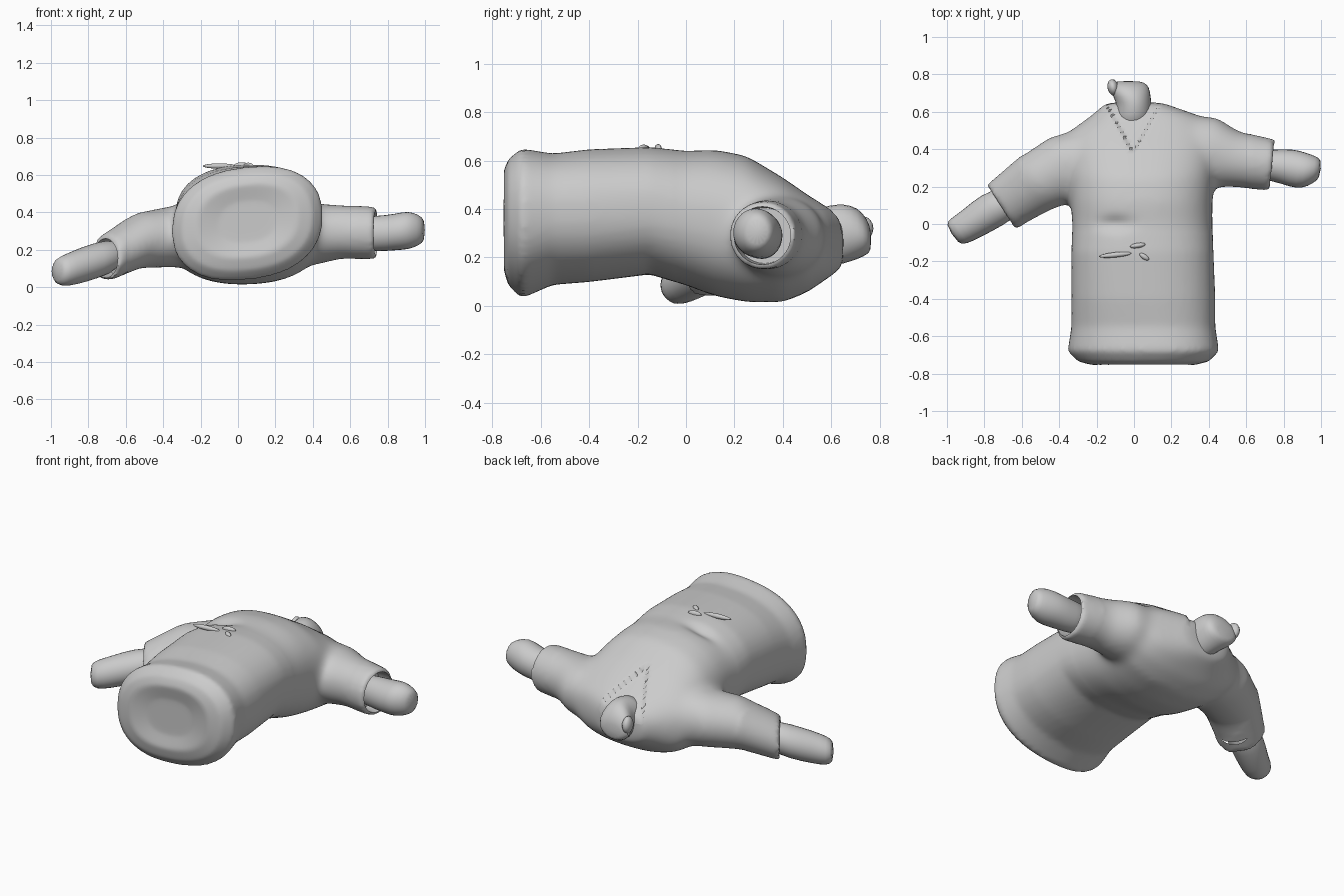
import bpy, bmesh, math
from mathutils import Vector

cube = bpy.data.objects.get("Cube")
if cube:
    bpy.data.objects.remove(cube, do_unlink=True)

grey = bpy.data.materials.new("plain grey")
grey.use_nodes = True
grey.diffuse_color = (0.6, 0.6, 0.6, 1)
grey.node_tree.nodes["Principled BSDF"].inputs["Base Color"].default_value = (0.6, 0.6, 0.6, 1)


def loft(bm, rings, axis, sides=32, power=2.0):
    """Closed tube; each ring is (centre, half width, half height, tilt)."""
    across = Vector((axis[1], -axis[0], 0)).normalized()
    loops = []
    for centre, w, h, tilt in rings:
        loop = []
        for i in range(sides):
            a = math.tau * i / sides
            c, s = math.cos(a), math.sin(a)
            u = math.copysign(abs(c) ** (2 / power), c) * w
            v = math.copysign(abs(s) ** (2 / power), s) * h + tilt * u
            loop.append(bm.verts.new(Vector(centre) + across * u + Vector((0, 0, v))))
        loops.append(loop)
    for a, b in zip(loops, loops[1:]):
        for i in range(sides):
            j = (i + 1) % sides
            bm.faces.new((a[i], a[j], b[j], b[i]))
    bm.faces.new(loops[0][::-1])
    bm.faces.new(loops[-1])
    bmesh.ops.recalc_face_normals(bm, faces=bm.faces)


def make_object(name, bm):
    mesh = bpy.data.meshes.new(name)
    bm.to_mesh(mesh)
    bm.free()
    mesh.materials.append(grey)
    obj = bpy.data.objects.new(name, mesh)
    bpy.context.collection.objects.link(obj)
    return obj


def bake(obj):
    """Apply all modifiers."""
    graph = bpy.context.evaluated_depsgraph_get()
    mesh = bpy.data.meshes.new_from_object(obj.evaluated_get(graph))
    obj.modifiers.clear()
    obj.data = mesh


def smooth(obj, degrees=40):
    bpy.ops.object.select_all(action='DESELECT')
    obj.select_set(True)
    bpy.context.view_layer.objects.active = obj
    bpy.ops.object.shade_smooth_by_angle(angle=math.radians(degrees))


def y_rings(rows):
    """Rows of y, centre x, half width, low z, high z, tilt."""
    return [((cx, y, (lo + hi) / 2), w, (hi - lo) / 2, t) for y, cx, w, lo, hi, t in rows]


# Shirt body, from hem to collar
torso = y_rings([
    (-0.735, 0.05, 0.15, 0.24, 0.46, 0.1),
    (-0.755, 0.05, 0.27, 0.16, 0.55, 0.1),
    (-0.735, 0.05, 0.35, 0.09, 0.60, 0.1),
    (-0.68, 0.05, 0.405, 0.035, 0.645, 0.1),
    (-0.55, 0.05, 0.385, 0.09, 0.625, 0.08),
    (-0.40, 0.05, 0.385, 0.10, 0.645, 0.05),
    (-0.15, 0.045, 0.38, 0.13, 0.655, 0.03),
    (0.00, 0.045, 0.375, 0.085, 0.64, 0.02),
    (0.12, 0.04, 0.38, 0.04, 0.645, 0.02),
    (0.25, 0.04, 0.39, 0.015, 0.62, 0.02),
    (0.40, 0.045, 0.41, 0.015, 0.53, 0.02),
    (0.50, 0.05, 0.39, 0.055, 0.46, 0.02),
    (0.58, 0.06, 0.29, 0.11, 0.41, 0.02),
    (0.65, 0.0, 0.15, 0.16, 0.37, 0),
])
left_axis, right_axis = (1, -0.1), (-0.84, -0.54)
left_sleeve = [((0.22, 0.39, 0.28), 0.19, 0.18, 0), ((0.42, 0.385, 0.285), 0.19, 0.165, 0),
               ((0.55, 0.345, 0.295), 0.15, 0.145, 0), ((0.74, 0.315, 0.29), 0.138, 0.14, 0)]
right_sleeve = [((-0.18, 0.36, 0.28), 0.18, 0.18, 0), ((-0.35, 0.305, 0.27), 0.19, 0.165, 0),
                ((-0.53, 0.215, 0.25), 0.165, 0.15, 0), ((-0.71, 0.09, 0.155), 0.142, 0.125, 0)]
bm = bmesh.new()
loft(bm, torso, (0, 1), 48, 2.35)
loft(bm, left_sleeve, left_axis)
loft(bm, right_sleeve, right_axis)
shirt = make_object("shirt", bm)
remesh = shirt.modifiers.new("union", 'REMESH')
remesh.mode = 'VOXEL'
remesh.voxel_size = 0.016
bake(shirt)

# Blend the shoulders, press in the neckline and the belly crease
bm = bmesh.new()
bm.from_mesh(shirt.data)
for i in range(4):
    bmesh.ops.smooth_vert(bm, verts=bm.verts, factor=0.5, use_axis_x=True, use_axis_y=True, use_axis_z=True)
soft = [v for v in bm.verts if -0.6 < v.co.x < 0.62 and v.co.y > -0.05]
for i in range(14):
    bmesh.ops.smooth_vert(bm, verts=soft, factor=0.5, use_axis_x=True, use_axis_y=True, use_axis_z=True)
for v in bm.verts:
    x, y, z = v.co
    if z > 0.3 and y > 0.38 and abs(x + 0.005) < 0.55 * (y - 0.38):
        v.co.z -= 0.02
    if z > 0.4 and y > -0.5:
        v.co.z -= 0.025 * math.exp(-((x + 0.1) / 0.09) ** 2 - (y / 0.04) ** 2)
shirt_mesh = shirt.data
bm.to_mesh(shirt_mesh)
bm.free()

# Hollow cuffs
for (end, w, h, _), axis in ((left_sleeve[-1], left_axis), (right_sleeve[-1], right_axis)):
    step = Vector((axis[0], axis[1], 0)).normalized() * 0.09
    bm = bmesh.new()
    loft(bm, [(Vector(end) - step, w - 0.025, h - 0.025, 0),
              (Vector(end) + step, w - 0.015, h - 0.015, 0)], axis)
    cutter = make_object("cuff_cutter", bm)
    cutter.hide_render = True
    cut = shirt.modifiers.new("hollow", 'BOOLEAN')
    cut.operation = 'DIFFERENCE'
    cut.object = cutter
    bake(shirt)
    bpy.data.objects.remove(cutter, do_unlink=True)
smooth(shirt)

# Forearms and neck
limbs = {
    "left_forearm": (left_axis, [
        ((0.62, 0.32, 0.29), 0.08, 0.09, 0), ((0.75, 0.315, 0.285), 0.085, 0.098, 0),
        ((0.84, 0.30, 0.295), 0.105, 0.10, 0), ((0.91, 0.285, 0.305), 0.10, 0.107, 0),
        ((0.965, 0.29, 0.305), 0.075, 0.085, 0), ((1.0, 0.295, 0.305), 0.05, 0.06, 0)]),
    "right_forearm": (right_axis, [
        ((-0.63, 0.14, 0.18), 0.09, 0.09, 0), ((-0.77, 0.07, 0.14), 0.105, 0.10, 0),
        ((-0.87, 0.0, 0.105), 0.088, 0.095, 0), ((-0.94, -0.04, 0.085), 0.083, 0.085, 0),
        ((-0.975, -0.055, 0.085), 0.065, 0.06, 0)]),
    "neck": ((0, 1), y_rings([
        (0.50, -0.01, 0.11, 0.18, 0.40, 0), (0.60, 0.0, 0.10, 0.16, 0.42, 0),
        (0.65, 0.0, 0.095, 0.17, 0.425, 0), (0.71, -0.02, 0.11, 0.19, 0.41, 0),
        (0.75, -0.03, 0.105, 0.21, 0.36, 0), (0.765, -0.03, 0.06, 0.23, 0.31, 0)])),
}
for name, (axis, rings) in limbs.items():
    bm = bmesh.new()
    loft(bm, rings, axis, 14)
    obj = make_object(name, bm)
    obj.modifiers.new("rounding", 'SUBSURF').levels = 1
    bake(obj)
    smooth(obj)

# Small raised folds on the belly and a tuft beside the neck
folds = [("belly_fold_long", (-0.10, -0.165, 0.648), (0.09, 0.014, 0.014), 0.1),
         ("belly_fold_upper", (0.02, -0.115, 0.65), (0.042, 0.014, 0.018), 0.15),
         ("belly_fold_lower", (0.055, -0.175, 0.652), (0.03, 0.014, 0.014), -0.6),
         ("neck_fold", (-0.112, 0.73, 0.32), (0.03, 0.045, 0.05), 0.2)]
for name, place, size, turn in folds:
    bpy.ops.mesh.primitive_uv_sphere_add(segments=12, ring_count=8, radius=1, location=place, rotation=(0, 0, turn))
    fold = bpy.context.object
    fold.name = name
    fold.scale = size
    fold.data.materials.append(grey)
    smooth(fold)
